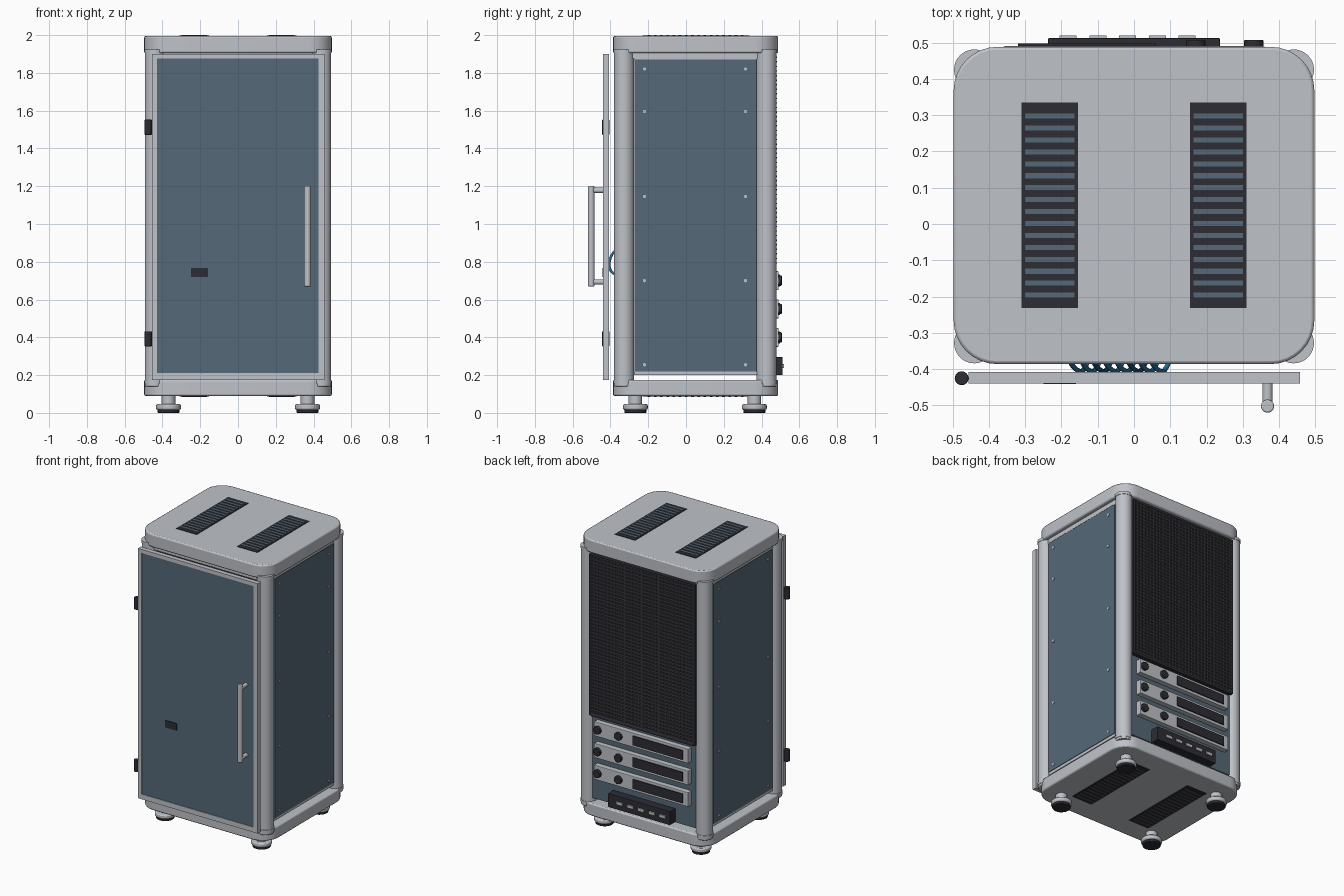
import bpy, bmesh, math
from mathutils import Matrix, Vector

if "Cube" in bpy.data.objects:
    bpy.data.objects.remove(bpy.data.objects["Cube"])


def material(name, r, g, b):
    m = bpy.data.materials.new(name)
    m.use_nodes = True
    m.diffuse_color = (r, g, b, 1)
    bsdf = next(n for n in m.node_tree.nodes if n.type == 'BSDF_PRINCIPLED')
    bsdf.inputs["Base Color"].default_value = (r, g, b, 1)
    return m


GREY = material("light grey metal", .52, .54, .58)
BLUE = material("slate blue panel", .09, .14, .185)
DARK = material("dark plastic", .025, .025, .034)
WIRE = material("mesh grey", .08, .08, .09)
CABLE = material("cable blue", .02, .16, .33)
NAVY = material("cable navy", .01, .06, .13)


def finish(bm, name, mat, bevel=0, smooth=False):
    mesh = bpy.data.meshes.new(name)
    bm.to_mesh(mesh)
    bm.free()
    mesh.materials.append(mat)
    ob = bpy.data.objects.new(name, mesh)
    bpy.context.collection.objects.link(ob)
    if smooth:
        bpy.ops.object.select_all(action='DESELECT')
        ob.select_set(True)
        bpy.context.view_layer.objects.active = ob
        bpy.ops.object.shade_smooth_by_angle()
    if bevel:
        mod = ob.modifiers.new("soft edge", 'BEVEL')
        mod.width, mod.segments, mod.limit_method = bevel, 2, 'ANGLE'
    return ob


def add_box(bm, x0, x1, y0, y1, z0, z1):
    centre = Matrix.Translation(((x0 + x1) / 2, (y0 + y1) / 2, (z0 + z1) / 2))
    size = Matrix.Diagonal((x1 - x0, y1 - y0, z1 - z0, 1))
    return bmesh.ops.create_cube(bm, size=1, matrix=centre @ size)["verts"]


def boxes(name, mat, items, bevel=0):
    bm = bmesh.new()
    for item in items:
        add_box(bm, *item)
    return finish(bm, name, mat, bevel)


def rounded_slab(name, mat, box, radius, bevel):
    bm = bmesh.new()
    add_box(bm, *box)
    upright = [e for e in bm.edges if abs((e.verts[0].co - e.verts[1].co).z) > .001]
    bmesh.ops.bevel(bm, geom=upright, offset=radius, segments=8, profile=.5, affect='EDGES')
    return finish(bm, name, mat, bevel, True)


def rods(name, mat, items, bevel=0, sides=24):
    """Cylinders given as (start, end, radius)."""
    bm = bmesh.new()
    for a, b, r in items:
        a, b = Vector(a), Vector(b)
        turn = Vector((0, 0, 1)).rotation_difference(b - a).to_matrix().to_4x4()
        bmesh.ops.create_cone(bm, cap_ends=True, segments=sides, radius1=r, radius2=r,
                              depth=(b - a).length, matrix=Matrix.Translation((a + b) / 2) @ turn)
    return finish(bm, name, mat, bevel, True)


# Cap, base and the narrow neck under the cap
FRONT, BACK = -.386, .488
rounded_slab("top_cap", GREY, (-.497, .497, FRONT, BACK, 1.905, 1.995), .12, .008)
rounded_slab("top_neck", GREY, (-.47, .47, FRONT + .03, BACK - .03, 1.875, 1.905), .1, 0)
rounded_slab("base", GREY, (-.497, .497, FRONT, BACK, .09, .175), .12, .008)

# Corner posts with end collars
corners = [(x, y) for x in (-.44, .44) for y in (-.328, .425)]
rods("corner_posts", GREY, [((x, y, .14), (x, y, 1.925), .053) for x, y in corners], .004, 32)
rods("post_collars", GREY, [((x, y, z), (x, y, z + .02), .056)
                            for x, y in corners for z in (.155, 1.905)], 0, 32)

# Levelling feet
feet = [(x, y) for x in (-.368, .368) for y in (-.268, .362)]
rods("foot_pads", DARK, [((x, y, 0), (x, y, .016), .058) for x, y in feet], .003)
rods("foot_discs", GREY, [((x, y, .016), (x, y, .046), .066) for x, y in feet], .008)
rods("foot_stems", GREY, [((x, y, .04), (x, y, .1), .036) for x, y in feet])

# Roof and floor vents with slats
for part, z0, z1, s0, s1 in (("roof", 1.985, 1.998, 1.994, 2.0),
                             ("floor", .086, .1, .083, .09)):
    boxes(part + "_vents", DARK, [(c - .078, c + .078, -.231, .335, z0, z1) for c in (-.232, .232)])
    boxes(part + "_vent_slats", BLUE if part == "roof" else WIRE,
          [(c - .068, c + .068, -.203 + i * .0329, -.189 + i * .0329, s0, s1)
           for c in (-.232, .232) for i in range(16)])

# Side panels, trims and screws
for side, s in (("left", 1), ("right", -1)):
    def span(a, b):
        return sorted((s * a, s * b))
    boxes(side + "_panel", BLUE, [(*span(.455, .472), -.272, .372, .22, 1.872)])
    boxes(side + "_trim", GREY, [(*span(.44, .468), -.275, .375, 1.872, 1.89),
                                 (*span(.44, .468), -.275, .375, .2, .22)])
    rods(side + "_screws", GREY, [((s * .468, y, z), (s * .477, y, z), .009)
                                  for y in (-.22, .315)
                                  for z in (.255, .7, 1.145, 1.595, 1.82)], 0, 10)

# Door: frame, panel and lock plate
boxes("door_frame", GREY, [(-.456, -.428, -.44, -.408, .175, 1.9),
                           (.426, .458, -.44, -.408, .175, 1.9),
                           (-.428, .426, -.44, -.408, 1.875, 1.9),
                           (-.428, .426, -.44, -.408, .175, .21)])
boxes("door_panel", BLUE, [(-.428, .426, -.436, -.412, .21, 1.875)])
boxes("lock_plate", DARK, [(-.25, -.16, -.441, -.435, .72, .768)])
rods("hinges", DARK, [((-.475, -.425, z), (-.475, -.425, z + .08), .019)
                      for z in (.352, 1.472)], .003)

# Door handle
rods("handle_bar", GREY, [((.368, -.502, .67), (.368, -.502, 1.2), .018)], .004)
rods("handle_mounts", GREY, [((.368, -.502, z), (.368, -.436, z), .014) for z in (.693, 1.178)])

# Inner front equipment and patch cables
boxes("inner_front", DARK, [(-.4, .4, -.33, -.31, .22, 1.872)])
for i in range(8):
    x = -.16 + i * .032
    curve = bpy.data.curves.new("patch_cable", 'CURVE')
    curve.dimensions = '3D'
    curve.bevel_depth, curve.bevel_resolution = .007, 2
    spline = curve.splines.new('BEZIER')
    path = [(x - .04, -.32, .9), (x, -.4, .82), (x + .03, -.385, .74), (x + .04, -.32, .75)]
    spline.bezier_points.add(len(path) - 1)
    for point, co in zip(spline.bezier_points, path):
        point.co = co
        point.handle_left_type = point.handle_right_type = 'AUTO'
    curve.materials.append(NAVY if i % 3 == 2 else CABLE)
    bpy.context.collection.objects.link(bpy.data.objects.new("patch_cable", curve))

# Back panel with the perforated grille
boxes("back_panel", BLUE, [(-.41, .41, .44, .455, .2, 1.88)])
boxes("grille_backing", DARK, [(-.395, .395, .45, .47, .785, 1.885)])
boxes("grille_bars", WIRE,
      [(-.39 + i * .026, -.382 + i * .026, .468, .477, .79, 1.88) for i in range(31)]
      + [(-.39, .39, .468, .482, .79 + i * .0242, .797 + i * .0242) for i in range(46)])
boxes("grille_frame", DARK, [(-.405, -.39, .45, .48, .78, 1.89), (.39, .405, .45, .48, .78, 1.89),
                             (-.39, .39, .45, .48, .775, .79), (-.39, .39, .45, .48, 1.88, 1.89)])

# Three rack units with knobs and dark displays
levels = (.4, .55, .7)
boxes("rack_units", GREY, [(-.36, .36, .45, .49, z - .05, z + .05) for z in levels], .004)
boxes("unit_displays", DARK, [(-.32, .06, .488, .497, z - .032, z + .032) for z in levels])
rods("unit_knobs", DARK, [((x, .485, z), (x, .507, z), .027)
                          for z in levels for x in (.17, .33)], .003)

# Power strip with sockets
boxes("power_strip", DARK, [(-.237, .237, .45, .512, .2, .295)], .003)
boxes("power_sockets", GREY, [(-.205 + i * .082, -.158 + i * .082, .508, .52, .238, .258)
                              for i in range(5)])
